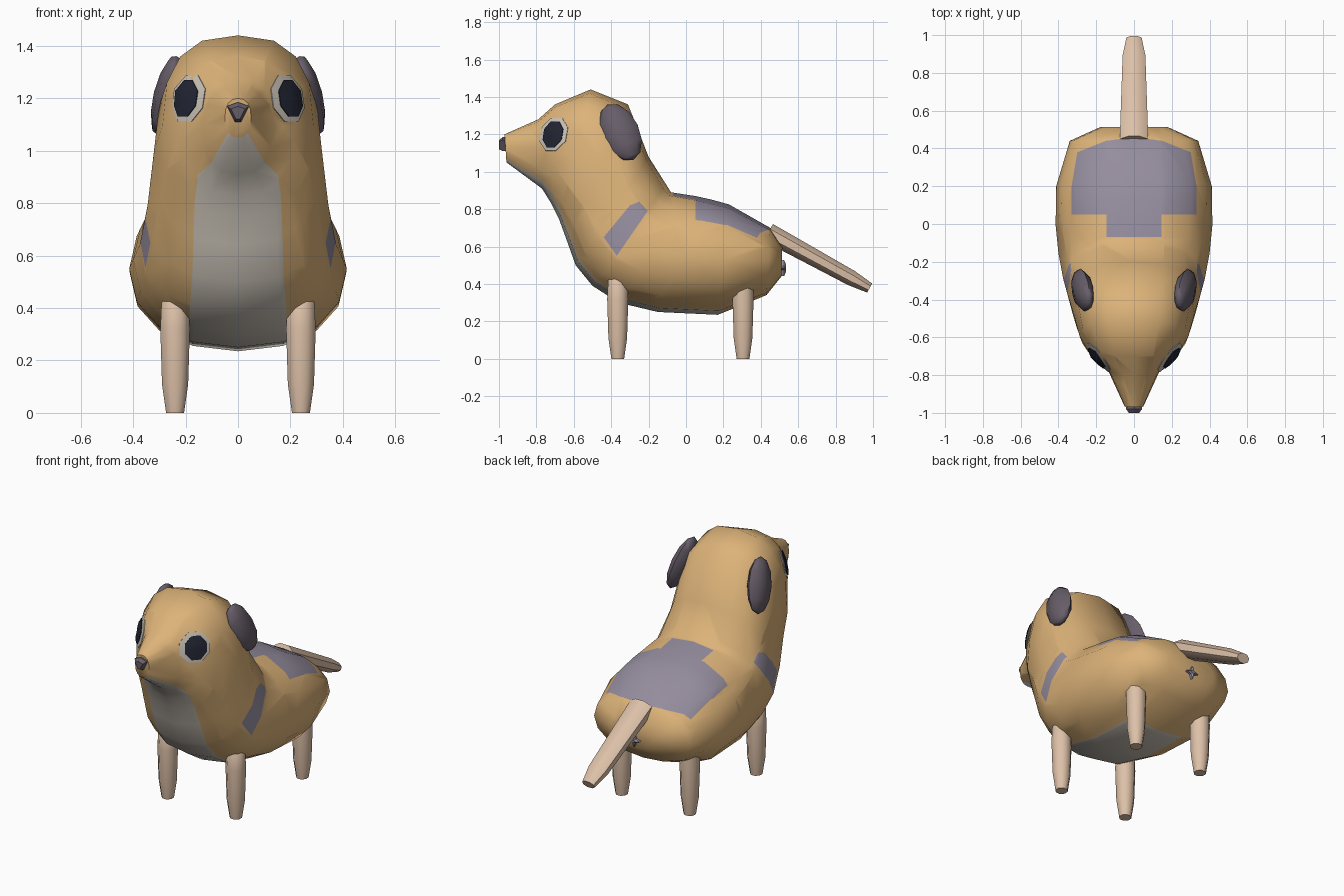
import bpy, bmesh, math
from mathutils import Vector, Matrix
from mathutils.bvhtree import BVHTree

if "Cube" in bpy.data.objects:
    bpy.data.objects.remove(bpy.data.objects["Cube"])


def material(name, rgb):
    m = bpy.data.materials.new(name)
    m.diffuse_color = (*rgb, 1)
    m.use_nodes = True
    m.node_tree.nodes["Principled BSDF"].inputs["Base Color"].default_value = m.diffuse_color
    return m


FUR = material("tan_fur", (0.72, 0.45, 0.19))
BELLY = material("pale_belly", (0.60, 0.55, 0.48))
PATCH = material("mauve_patch", (0.30, 0.265, 0.34))
DARK = material("dark_mauve", (0.135, 0.11, 0.14))
LIMB = material("cream_limb", (0.72, 0.53, 0.39))
BLACK = material("near_black", (0.016, 0.018, 0.032))


def finish(name, bm, mats, angle=60):
    bmesh.ops.recalc_face_normals(bm, faces=bm.faces[:])
    me = bpy.data.meshes.new(name)
    bm.to_mesh(me)
    bm.free()
    for m in mats:
        me.materials.append(m)
    ob = bpy.data.objects.new(name, me)
    bpy.context.collection.objects.link(ob)
    bpy.ops.object.select_all(action='DESELECT')
    ob.select_set(True)
    bpy.context.view_layer.objects.active = ob
    bpy.ops.object.shade_smooth_by_angle(angle=math.radians(angle))
    return ob


def loft(bm, rings):
    """Skin a list of point rings and close both ends."""
    loops = [[bm.verts.new(p) for p in r] for r in rings]
    n = len(loops[0])
    sides = []
    for a, b in zip(loops, loops[1:]):
        for i in range(n):
            j = (i + 1) % n
            sides.append((i, bm.faces.new((a[i], a[j], b[j], b[i]))))
    bm.faces.new(loops[0])
    bm.faces.new(loops[-1])
    return sides


def paint(bm, poly, axes, test, index):
    """Cut a convex polygon (counter-clockwise) into the chosen faces and colour it."""
    a, b = axes
    edges = list(zip(poly, poly[1:] + poly[:1]))

    def dist(p, e):
        (x0, y0), (x1, y1) = e
        return (x1 - x0) * (p[b] - y0) - (y1 - y0) * (p[a] - x0)

    done = []
    for e in edges:
        fs = [f for f in bm.faces if test(f) and
              all(dist(f.calc_center_median(), d) > 0 for d in done)]
        geom = list({g for f in fs for g in (*f.verts, *f.edges, f)})
        co, no = Vector((0, 0, 0)), Vector((0, 0, 0))
        co[a], co[b] = e[0]
        no[a], no[b] = e[0][1] - e[1][1], e[1][0] - e[0][0]
        if geom:
            bmesh.ops.bisect_plane(bm, geom=geom, dist=1e-5, plane_co=co, plane_no=no.normalized())
        done.append(e)
    for f in bm.faces:
        if test(f) and all(dist(f.calc_center_median(), d) > 0 for d in edges):
            f.material_index = index


# Body: slanted sections from muzzle to rump (top y, z, bottom y, z, half width, roundness)
SECTIONS = [
    (-0.97, 1.20, -0.96, 1.05, 0.05, 2.4), (-0.79, 1.28, -0.77, 0.91, 0.135, 2.4),
    (-0.70, 1.36, -0.72, 0.83, 0.22, 2.5), (-0.51, 1.44, -0.68, 0.75, 0.288, 2.6),
    (-0.31, 1.36, -0.64, 0.64, 0.32, 2.6), (-0.20, 1.08, -0.59, 0.50, 0.345, 2.4),
    (-0.08, 0.89, -0.50, 0.39, 0.375, 2.3), (0.05, 0.87, -0.36, 0.30, 0.40, 2.2),
    (0.14, 0.85, -0.15, 0.25, 0.415, 2.2), (0.23, 0.825, 0.17, 0.235, 0.412, 2.2),
    (0.45, 0.70, 0.43, 0.34, 0.34, 2.2), (0.515, 0.60, 0.51, 0.44, 0.18, 2.0)]
N = 16


def section(ty, tz, by, bz, w, p):
    ring = []
    for i in range(N):
        t = math.tau * i / N
        s, c = (math.copysign(abs(v) ** (2 / p), v) for v in (math.sin(t), math.cos(t)))
        ring.append(((w * s), (ty + by) / 2 + (ty - by) / 2 * c, (tz + bz) / 2 + (tz - bz) / 2 * c))
    return ring


bm = bmesh.new()
under = bm.faces.layers.int.new("under")
for i, f in loft(bm, [section(*s) for s in SECTIONS]):
    f[under] = int(N // 2 - 2 <= i < N // 2 + 2)
bmesh.ops.recalc_face_normals(bm, faces=bm.faces[:])
bm.normal_update()
surface = BVHTree.FromBMesh(bm)

# Pale chest and belly
right = [(0.05, -0.975), (0.14, -0.78), (0.165, -0.68), (0.185, -0.45), (0.185, 0.2)]
paint(bm, right + [(-x, y) for x, y in reversed(right)], (0, 1), lambda f: f[under] == 1, 1)

# Saddle patch with a tab toward the neck
up = lambda f: f.normal.z > 0.15 and f.calc_center_median().z > 0.6
right = [(0.33, 0.05), (0.33, 0.2), (0.30, 0.38), (0.15, 0.44)]
paint(bm, right + [(0, 0.46)] + [(-x, y) for x, y in reversed(right)], (0, 1), up, 2)
paint(bm, [(-0.145, -0.07), (0.145, -0.07), (0.145, 0.05), (-0.145, 0.05)], (0, 1), up, 2)

# Shoulder patches
shoulder = [(-0.44, 0.65), (-0.37, 0.55), (-0.205, 0.79), (-0.25, 0.84), (-0.30, 0.82)]
for side in (1, -1):
    paint(bm, shoulder, (1, 2), lambda f: f.normal.x * side > 0.3, 2)
finish("body", bm, [FUR, BELLY, PATCH])


# Eyes: octagonal plates laid on the head surface
def eye_plate(name, side, centre, rx, rz, lift, mat):
    bm = bmesh.new()
    n = Vector((side * 0.66, -0.75, 0))
    u = Vector((0.75, side * 0.66, 0))
    c = Vector((side * centre[0], centre[1], centre[2]))

    def lay(x, z):
        hit = surface.ray_cast(c + n * 0.3 + u * x + Vector((0, 0, z)), -n)[0]
        return bm.verts.new((hit or c + u * x + Vector((0, 0, z))) + n * lift)

    hub = lay(0, 0)
    prev = [hub]
    rims = []
    for k in (0.5, 1):
        rims.append([lay(k * rx * math.cos(a), k * rz * math.sin(a))
                     for a in (math.tau * (i + 0.5) / 8 for i in range(8))])
    for i in range(8):
        j = (i + 1) % 8
        bm.faces.new((hub, rims[0][i], rims[0][j]))
        bm.faces.new((rims[0][i], rims[1][i], rims[1][j], rims[0][j]))
    bmesh.ops.recalc_face_normals(bm, faces=bm.faces[:])
    bm.normal_update()
    if sum((f.normal.dot(n) for f in bm.faces)) < 0:
        bmesh.ops.reverse_faces(bm, faces=bm.faces[:])
    bmesh.ops.solidify(bm, geom=bm.faces[:], thickness=0.004)
    finish(name, bm, [mat], 40)


# Lathe along z, used for legs and tail
def lathe(name, profile, matrix, mat, sides=8):
    bm = bmesh.new()
    loft(bm, [[(r * math.cos(a), r * math.sin(a), z)
               for a in (math.tau * (i + 0.5) / sides for i in range(sides))] for r, z in profile])
    bm.transform(matrix)
    finish(name, bm, [mat], 50)


for side, tag in ((1, "right"), (-1, "left")):
    eye_plate(f"eye_white_{tag}", side, (0.192, -0.71, 1.2), 0.098, 0.095, 0.006, BELLY)
    eye_plate(f"pupil_{tag}", side, (0.20, -0.71, 1.2), 0.07, 0.075, 0.012, BLACK)

    # Floppy ears: flattened low-poly ellipsoids
    bm = bmesh.new()
    bmesh.ops.create_uvsphere(bm, u_segments=8, v_segments=6, radius=1)
    long = Vector((side * 0.07, 0.13, -0.28)).normalized()
    out = Vector((side, 0, 0.25))
    out = (out - long * out.dot(long)).normalized()
    wide = long.cross(out)
    m = Matrix((out * 0.05, wide * 0.1, long * 0.168)).transposed().to_4x4()
    bm.transform(Matrix.Translation((side * 0.272, -0.35, 1.212)) @ m)
    finish(f"ear_{tag}", bm, [DARK], 50)

    # Legs
    leg = [(0.037, 0), (0.054, 0.11), (0.061, 0.32)]
    lathe(f"front_leg_{tag}", leg + [(0.056, 0.42), (0.02, 0.475)],
          Matrix.Translation((side * 0.24, -0.365, 0)), LIMB)
    lathe(f"hind_leg_{tag}", leg + [(0.058, 0.42)], Matrix.Translation((side * 0.24, 0.305, 0)), LIMB)

# Tail
start, end = Vector((0, 0.44, 0.675)), Vector((0, 0.982, 0.378))
rot = (end - start).to_track_quat('Z', 'Y').to_matrix().to_4x4()
length = (end - start).length
lathe("tail", [(0.056, 0), (0.054, 0.1), (0.045, length * 0.82), (0.03, length)],
      Matrix.Translation(start) @ Matrix.Diagonal((1.45, 1, 1, 1)) @ rot, LIMB)

# Nose: small tapered wedge
bm = bmesh.new()
wedge = [(-0.042, 0.03), (0, 0.045), (0.042, 0.03), (0.012, -0.03), (-0.012, -0.03)]
loft(bm, [[(x * k, y, 1.14 + z * k) for x, z in wedge] for y, k in ((-0.95, 1), (-0.98, 1), (-1.0, 0.65))])
finish("nose", bm, [DARK], 30)

# Small four-pointed star under the tail
bm = bmesh.new()
star = [((0.042 if i % 2 == 0 else 0.016) * math.cos(i * math.pi / 4),
         (0.042 if i % 2 == 0 else 0.016) * math.sin(i * math.pi / 4)) for i in range(8)]
loft(bm, [[(x * k, y, 0.485 + z * k) for x, z in star] for y, k in ((0.49, 1), (0.525, 1), (0.535, 0.5))])
finish("rear_star", bm, [PATCH], 30)
